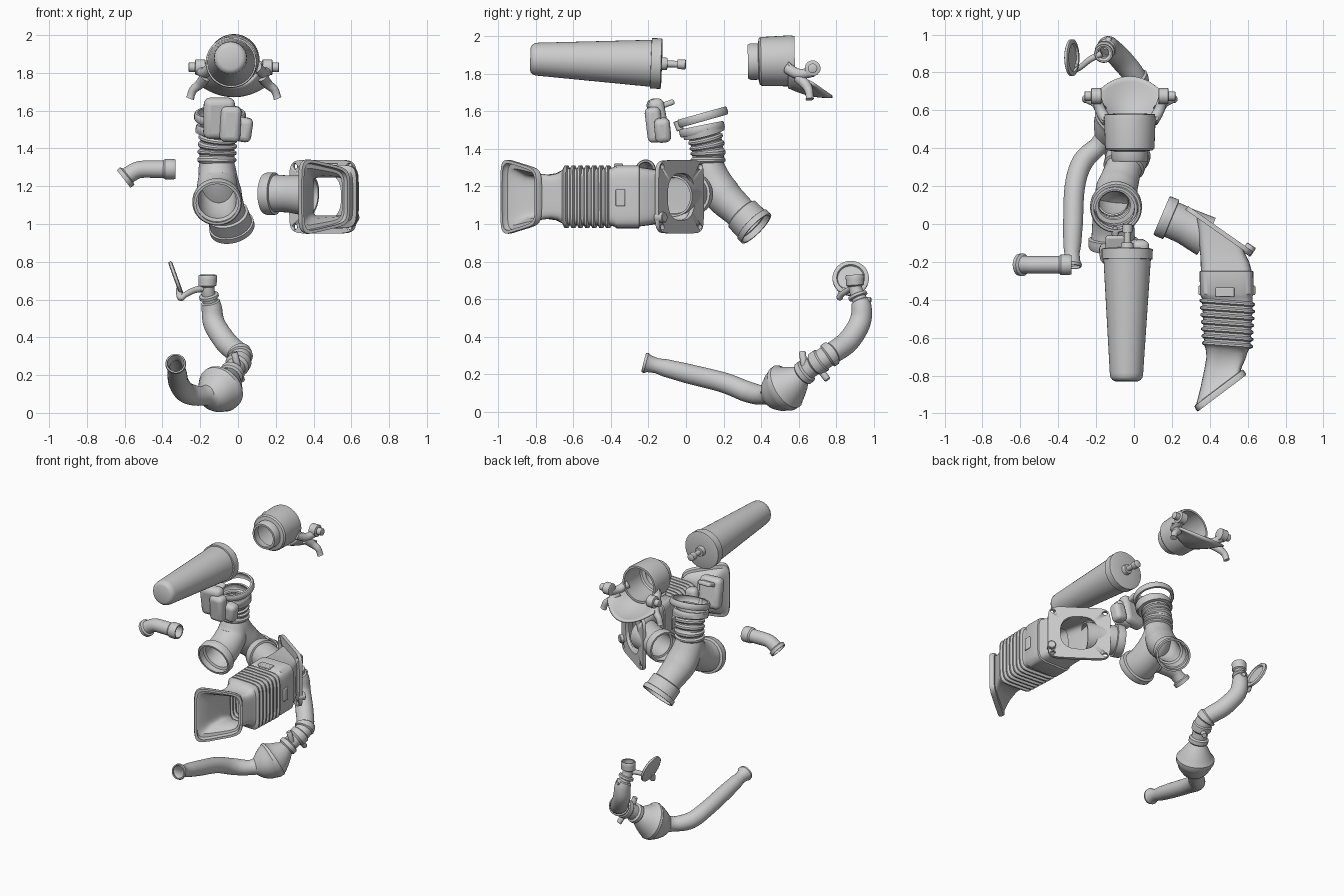
import bpy, bmesh, math
from mathutils import Vector as V, Matrix

if "Cube" in bpy.data.objects:
    bpy.data.objects.remove(bpy.data.objects["Cube"])


def finish(name, me, angle=35):
    ob = bpy.data.objects.new(name, me)
    bpy.context.scene.collection.objects.link(ob)
    bpy.ops.object.select_all(action='DESELECT')
    bpy.context.view_layer.objects.active = ob
    ob.select_set(True)
    bpy.ops.object.shade_smooth_by_angle(angle=math.radians(angle))
    return ob


def skin(name, rings, loop=False, cap=True, angle=35):
    """Join rings of points into a surface."""
    bm = bmesh.new()
    vs = [[bm.verts.new(p) for p in r] for r in rings]
    n = len(vs[0])
    for a, b in zip(vs, vs[1:] + ([vs[0]] if loop else [])):
        for i in range(n):
            bm.faces.new((a[i], a[(i + 1) % n], b[(i + 1) % n], b[i]))
    if cap and not loop:
        bm.faces.new(vs[0])
        bm.faces.new(vs[-1])
    bmesh.ops.remove_doubles(bm, verts=bm.verts, dist=1e-5)
    bmesh.ops.recalc_face_normals(bm, faces=bm.faces)
    me = bpy.data.meshes.new(name)
    bm.to_mesh(me)
    bm.free()
    return finish(name, me, angle)


def curve_point(P, k):
    if len(P) == 2:
        return P[0].lerp(P[1], k)
    i = min(max(int(math.floor(k)), 0), len(P) - 2)
    t = k - i
    b, c = P[i], P[i + 1]
    a = P[i - 1] if i else 2 * b - c
    d = P[i + 2] if i + 2 < len(P) else 2 * c - b
    return 0.5 * (2 * b + (c - a) * t + (2 * a - 5 * b + 4 * c - d) * t * t + (3 * b - a - 3 * c + d) * t ** 3)


def sweep(name, path, prof, wall=0, n=40, ref=(1, 0, 0), sx=1.0):
    """Sweep circles along a path; prof = (path position, radius). wall > 0 makes it hollow."""
    P = [V(p) for p in path]
    keys = [prof[0]]
    for (k0, r0), (k1, r1) in zip(prof, prof[1:]):
        m = 1 if len(P) == 2 else max(1, math.ceil((k1 - k0) / 0.2))
        keys += [(k0 + (k1 - k0) * j / m, r0 + (r1 - r0) * j / m) for j in range(1, m + 1)]
    u, outer, inner = V(ref), [], []
    for k, r in keys:
        c = curve_point(P, k)
        t = (curve_point(P, k + .01) - curve_point(P, k - .01)).normalized()
        u = (u - t * t.dot(u)).normalized()
        v = t.cross(u)
        ang = [2 * math.pi * i / n for i in range(n)]
        for lst, q in ((outer, r), (inner, r - wall)):
            lst.append([c + u * (sx * q * math.cos(a)) + v * (q * math.sin(a)) for a in ang])
    if wall:
        return skin(name, outer + inner[::-1], loop=True)
    return skin(name, outer, cap=prof[0][1] > 0)


def rod(name, a, b, r, n=20):
    return sweep(name, [a, b], [(0, r * .85), (.06, r), (.94, r), (1, r * .85)], n=n,
                 ref=(.3, .5, .8))


def block(name, loc, size, rot=(0, 0, 0), bevel=.03):
    bpy.ops.mesh.primitive_cube_add(size=1, location=loc, rotation=rot)
    ob = bpy.context.object
    ob.name = name
    ob.scale = size
    bpy.ops.object.transform_apply(location=False, rotation=False)
    m = ob.modifiers.new("round", 'BEVEL')
    m.width, m.segments = bevel, 4
    bpy.ops.object.shade_smooth_by_angle(angle=math.radians(40))
    return ob


def rrect(x, y, deg, hw, hh, taper=0, e=6, n=48, z=1.145):
    """Rounded upright rectangle; deg turns its width direction in plan."""
    a, out = math.radians(deg), []
    for i in range(n):
        th = 2 * math.pi * (i + .5) / n
        c, s = math.cos(th), math.sin(th)
        p = math.copysign(abs(c) ** (2 / e), c)
        q = math.copysign(abs(s) ** (2 / e), s)
        out.append(V((x + hw * p * math.cos(a), y + hw * p * math.sin(a), z + hh * q * (1 - taper * p))))
    return out


def ribs(k0, k1, count, lo, hi):
    s = (k1 - k0) / count
    return [q for i in range(count) for q in
            ((k0 + s * i, lo), (k0 + s * (i + .25), hi), (k0 + s * (i + .55), hi), (k0 + s * (i + .8), lo))]


# conical filter with collar and spigot
sweep("cone_filter", [(-.04, -.83, 1.88), (-.035, 0, 1.85)],
      [(0, 0), (0, .06), (.008, .075), (.025, .085), (.05, .088), (.775, .125), (.776, .134), (.84, .135),
       (.845, .125), (.846, .035), (.88, .032), (.881, .018), (.945, .018), (.946, .026), (.995, .026), (1, .02), (1, 0)])

# filter cup: barrel, apron, pivots and feet
CX = -.022
sweep("cup_barrel", [(CX, .33, 1.865), (CX, .58, 1.87)],
      [(0, .09), (.05, .097), (.22, .097), (.24, .122), (.28, .13), (.9, .136), (1, .132)], wall=.014)
bm = bmesh.new()
S, T = 24, 8
grid = []
for i in range(S + 1):
    s = -1 + 2 * i / S
    a = math.radians(88 * s)
    p0 = V((CX + .134 * math.sin(a), .55, 1.87 - .134 * math.cos(a)))
    p1 = V((CX + .19 * s, .78 - .1 * s * s, 1.685 + .07 * s * s))
    grid.append([bm.verts.new(p0.lerp(p1, t / T) - V((0, 0, .015 * math.sin(math.pi * t / T)))) for t in range(T + 1)])
for i in range(S):
    for t in range(T):
        bm.faces.new((grid[i][t], grid[i + 1][t], grid[i + 1][t + 1], grid[i][t + 1]))
me = bpy.data.meshes.new("cup_apron")
bm.to_mesh(me)
bm.free()
finish("cup_apron", me).modifiers.new("thick", 'SOLIDIFY').thickness = .014
for s, side in ((-1, "left"), (1, "right")):
    x = lambda d: CX + s * d
    rod("pivot_boss_" + side, (x(.15), .675, 1.83), (x(.205), .675, 1.83), .042)
    rod("pivot_pin_" + side, (x(.2), .675, 1.83), (x(.24), .675, 1.83), .025)
    sweep("cup_arm_" + side, [(x(.12), .54, 1.83), (x(.155), .6, 1.8), (x(.18), .68, 1.81)],
          [(0, .03), (1, .028), (2, .025)], n=16, ref=(0, 0, 1))
    sweep("cup_foot_" + side, [(x(.15), .6, 1.78), (x(.18), .64, 1.74), (x(.215), .655, 1.71), (x(.232), .66, 1.665)],
          [(0, .03), (2, .022), (2.7, .02), (3, .022)], n=16, ref=(0, 1, 0))

# forked hose: ribbed upper and rear leg, front leg, clamp rings
sweep("hose_rear_leg", [(-.1, .09, 1.51), (-.11, .115, 1.4), (-.11, .125, 1.28), (-.09, .19, 1.16), (-.06, .28, 1.07), (-.03, .375, .975)],
      [(0, .112), (.3, .112), (.32, .09)] + ribs(.4, 1.7, 4, .084, .094) +
      [(1.9, .09), (3, .1), (4, .088), (4.15, .088), (4.2, .1), (4.75, .102), (4.77, .11), (5, .11)], wall=.012, sx=1.1)
sweep("hose_front_leg", [(-.11, .12, 1.31), (-.11, .08, 1.21), (-.11, -.02, 1.14), (-.11, -.13, 1.11)],
      [(0, .085), (1, .1), (2, .105), (2.5, .108), (2.55, .124), (2.9, .124), (3, .118)], wall=.013, sx=1.06)
for nm, c, d, r in (("hose_top_clamp", (-.095, .09, 1.57), (0, -.28, 1), .137),
                    ("hose_top_lip", (-.1, .085, 1.505), (0, -.2, 1), .122)):
    c, d = V(c), V(d).normalized() * .022
    sweep(nm, [c - d, c + d], [(0, r - .006), (.2, r), (.8, r), (1, r - .006)], wall=.014)
rod("hose_clamp_post", (-.1, -.03, 1.5), (-.1, -.05, 1.55), .02)

# moulded chamber in front of the hose
block("chamber_body", (-.1, -.15, 1.56), (.165, .085, .22), (.18, 0, .1), .035)
block("chamber_front", (-.04, -.17, 1.53), (.11, .085, .19), (.12, .05, 0), .03)
block("chamber_lobe", (.03, -.125, 1.5), (.09, .085, .13), (.1, .15, 0), .03)
block("chamber_tab", (-.1, -.1, 1.64), (.1, .08, .03), (.35, 0, 0), .012)

# small elbow pipe
sweep("small_elbow", [(-.33, -.215, 1.29), (-.43, -.215, 1.29), (-.52, -.215, 1.288), (-.57, -.215, 1.265), (-.605, -.215, 1.238)],
      [(0, .05), (.1, .054), (.55, .054), (.65, .046), (2, .045), (3, .045), (3.3, .046), (3.45, .06), (4, .058)], wall=.009, n=28, ref=(0, 1, 0))

# rectangular intake duct with bellows
secs = [(.465, -.893, 37, .16, .178, .17), (.456, -.88, 37, .163, .18, .17), (.447, -.865, 37, .16, .175, .17),
        (.446, -.862, 37, .147, .155, .14), (.46, -.81, 28, .125, .128, .06), (.48, -.74, 14, .112, .117, 0),
        (.49, -.69, 5, .108, .125, 0), (.493, -.66, 0, .115, .142, 0)]
for i in range(7):
    y, w = -.65 + .037 * i, .122 + .002 * i
    secs += [(.493, y, -4, w, .152, 0), (.493, y + .008, -4, w + .013, .167, 0),
             (.493, y + .018, -4, w + .013, .167, 0), (.493, y + .026, -4, w, .152, 0)]
secs += [(.49, -.385, 0, .135, .158, 0), (.49, -.37, 0, .142, .168, 0), (.488, -.25, 0, .142, .168, 0),
         (.487, -.247, 0, .134, .158, 0), (.48, -.19, -6, .13, .15, 0), (.465, -.12, -18, .13, .14, 0),
         (.452, -.04, -35, .15, .14, 0)]
wall = .016
inner = [rrect(x, y, d, w - wall, h - wall, k) for x, y, d, w, h, k in secs]
skin("intake_duct", [rrect(*s) for s in secs] + inner[::-1], loop=True)
for x, y, z, s in ((.48, -.36, 1.312, (.1, .05, .02)), (.63, -.35, 1.14, (.02, .05, .09)), (.35, -.35, 1.14, (.02, .05, .09))):
    block("duct_clip", (x, y, z), s, bevel=.006)

# mounting plate with opening, bolt holes and boss
a = math.radians(-35)
along, nrm = V((math.cos(a), math.sin(a), 0)), V((-math.sin(a), math.cos(a), 0))
pc = V((.45, -.035, 1.145))


def plate_ring(off, hw, hh, e):
    c = pc + nrm * off
    return rrect(c.x, c.y, -35, hw, hh, 0, e)


plate = skin("mounting_plate", [plate_ring(-.012, .21, .195, 7), plate_ring(.012, .21, .195, 7),
                                plate_ring(.012, .125, .125, 2.6), plate_ring(-.012, .125, .125, 2.6)], loop=True)
for i, (s, z) in enumerate(((-1, -1), (-1, 1), (1, -1), (1, 1))):
    c = pc + along * (.175 * s) + V((0, 0, .16 * z))
    cut = rod("hole_cutter", c - nrm * .05, c + nrm * .05, .016)
    cut.hide_render = True
    cut.hide_viewport = False
    cut.display_type = 'WIRE'
    m = plate.modifiers.new("hole", 'BOOLEAN')
    m.operation, m.object, m.solver = 'DIFFERENCE', cut, 'EXACT'
bpy.context.view_layer.objects.active = plate
for m in list(plate.modifiers):
    cut = m.object
    if cut:
        bpy.ops.object.modifier_apply(modifier=m.name)
        bpy.data.objects.remove(cut)
b = pc + along * .185 + V((0, 0, -.11))
rod("plate_boss", b - nrm * .02, b + nrm * .035, .028)

# round outlet of the intake
sweep("intake_outlet", [(.145, .045, 1.16), (.25, .0, 1.16), (.38, -.065, 1.15)],
      [(0, .108), (.1, .112), (.5, .112), (.52, .098), (1.2, .098), (2, .11)], wall=.012, ref=(0, 1, 0))

# lower drain pipe with bulb and ribbed hose
sweep("drain_pipe", [(-.33, -.225, .262), (-.322, 0, .205), (-.312, .2, .155), (-.27, .33, .105), (-.18, .42, .09),
                     (-.09, .53, .13), (-.02, .66, .23), (.01, .76, .3), (-.06, .86, .37), (-.125, .925, .47),
                     (-.14, .935, .56), (-.16, .905, .65), (-.16, .9, .73)],
      [(0, .052), (.06, .055), (.12, .046), (.3, .04), (.5, .047), (1, .052), (3, .056), (3.5, .054), (3.9, .05),
       (4.15, .055), (4.4, .09), (4.65, .112), (4.85, .122), (4.9, .128), (5.05, .128), (5.1, .12), (5.3, .098), (5.5, .075),
       (5.65, .055), (5.7, .066), (5.85, .066), (5.9, .052), (6.2, .052), (6.3, .066), (6.6, .066), (6.65, .058), (6.9, .058),
       (6.95, .068), (7.15, .068), (7.2, .058), (8, .06), (9, .058), (10, .054), (10.3, .05), (10.35, .04), (10.5, .04),
       (10.55, .052), (10.7, .052), (10.75, .036), (11.2, .036), (11.3, .048), (11.9, .05), (12, .046)],
      wall=.008, n=36)
rod("pipe_clip_upper", (.0, .63, .24), (-.02, .62, .32), .018)
rod("pipe_clip_lower", (.0, .71, .23), (.02, .755, .17), .018)
rod("neck_tab", (-.15, .92, .595), (-.13, .985, .595), .016)

# hinged drain cap and its strap
c, d = V((-.328, .878, .71)), V((.94, 0, .34)) * .011
sweep("drain_cap", [c - d, c + d], [(0, 0), (0, .088), (.2, .097), (.8, .097), (1, .088), (1, .075), (.5, .07), (.5, 0)],
      ref=(0, 1, 0))
sweep("cap_strap", [(-.17, .9, .66), (-.23, .87, .65), (-.28, .83, .625), (-.305, .82, .61), (-.315, .84, .66)],
      [(0, .018), (2, .015), (3, .018), (4, .015)], n=14, ref=(0, 0, 1))
